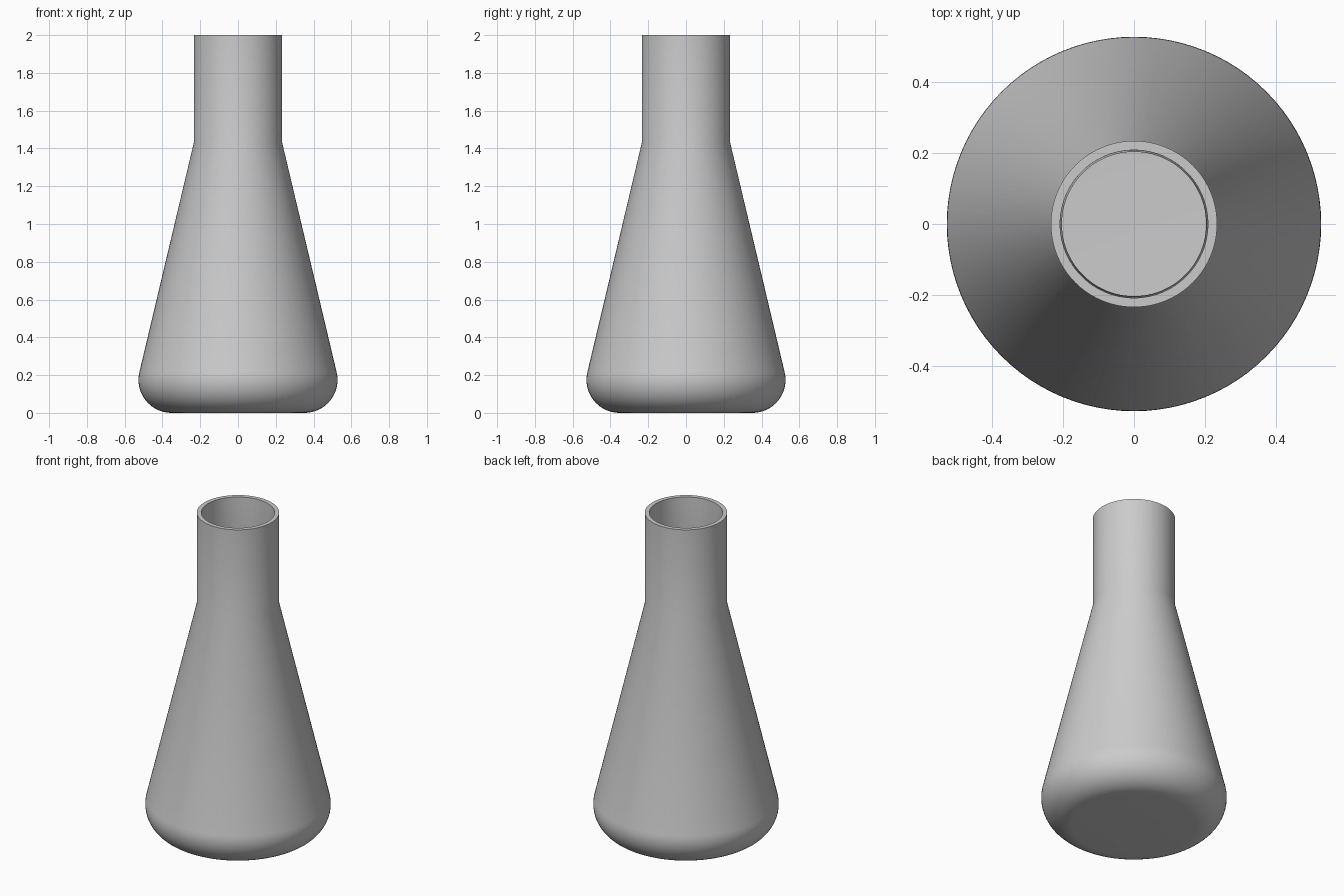
import bpy, bmesh, math

if "Cube" in bpy.data.objects:
    bpy.data.objects.remove(bpy.data.objects["Cube"])

SIDES = 96

# Single glass colour
glass = bpy.data.materials.new("light grey")
glass.diffuse_color = (0.6, 0.6, 0.6, 1)
glass.use_nodes = True
glass.node_tree.nodes["Principled BSDF"].inputs["Base Color"].default_value = glass.diffuse_color


def arc(cx, cz, r, start, end, steps):
    """Points (radius, height) along a circular arc, angles in degrees."""
    pts = []
    for i in range(steps + 1):
        a = math.radians(start + (end - start) * i / steps)
        pts.append((cx + r * math.cos(a), cz + r * math.sin(a)))
    return pts


def lathe(name, profile):
    """Spin a (radius, height) profile whose two ends lie on the axis."""
    bm = bmesh.new()
    rings = []
    for r, z in profile:
        if r < 1e-6:
            rings.append([bm.verts.new((0, 0, z))])
        else:
            rings.append([bm.verts.new((r * math.cos(2 * math.pi * i / SIDES),
                                        r * math.sin(2 * math.pi * i / SIDES), z))
                          for i in range(SIDES)])
    for a, b in zip(rings, rings[1:]):
        for i in range(SIDES):
            j = (i + 1) % SIDES
            if len(a) == 1:
                bm.faces.new((a[0], b[j], b[i]))
            elif len(b) == 1:
                bm.faces.new((a[i], a[j], b[0]))
            else:
                bm.faces.new((a[i], a[j], b[j], b[i]))
    bmesh.ops.recalc_face_normals(bm, faces=bm.faces)
    mesh = bpy.data.meshes.new(name)
    bm.to_mesh(mesh)
    bm.free()
    mesh.materials.append(glass)
    obj = bpy.data.objects.new(name, mesh)
    bpy.context.collection.objects.link(obj)
    bpy.context.view_layer.objects.active = obj
    obj.select_set(True)
    bpy.ops.object.shade_smooth_by_angle(angle=math.radians(30))
    return obj


# Outer wall: flat base, rounded heel, cone, straight neck
outer = [(0, 0)] + arc(0.352, 0.175, 0.175, -90, 13.5, 16)
outer += [(0.234, 1.43), (0.234, 2.0)]

# Inner wall: rim, neck, cone, rounded heel, flat floor
inner = [(0.208, 2.0), (0.203, 1.43)]
inner += arc(0.352, 0.175, 0.147, 13.5, -90, 16) + [(0, 0.028)]

lathe("flask", outer + inner)
